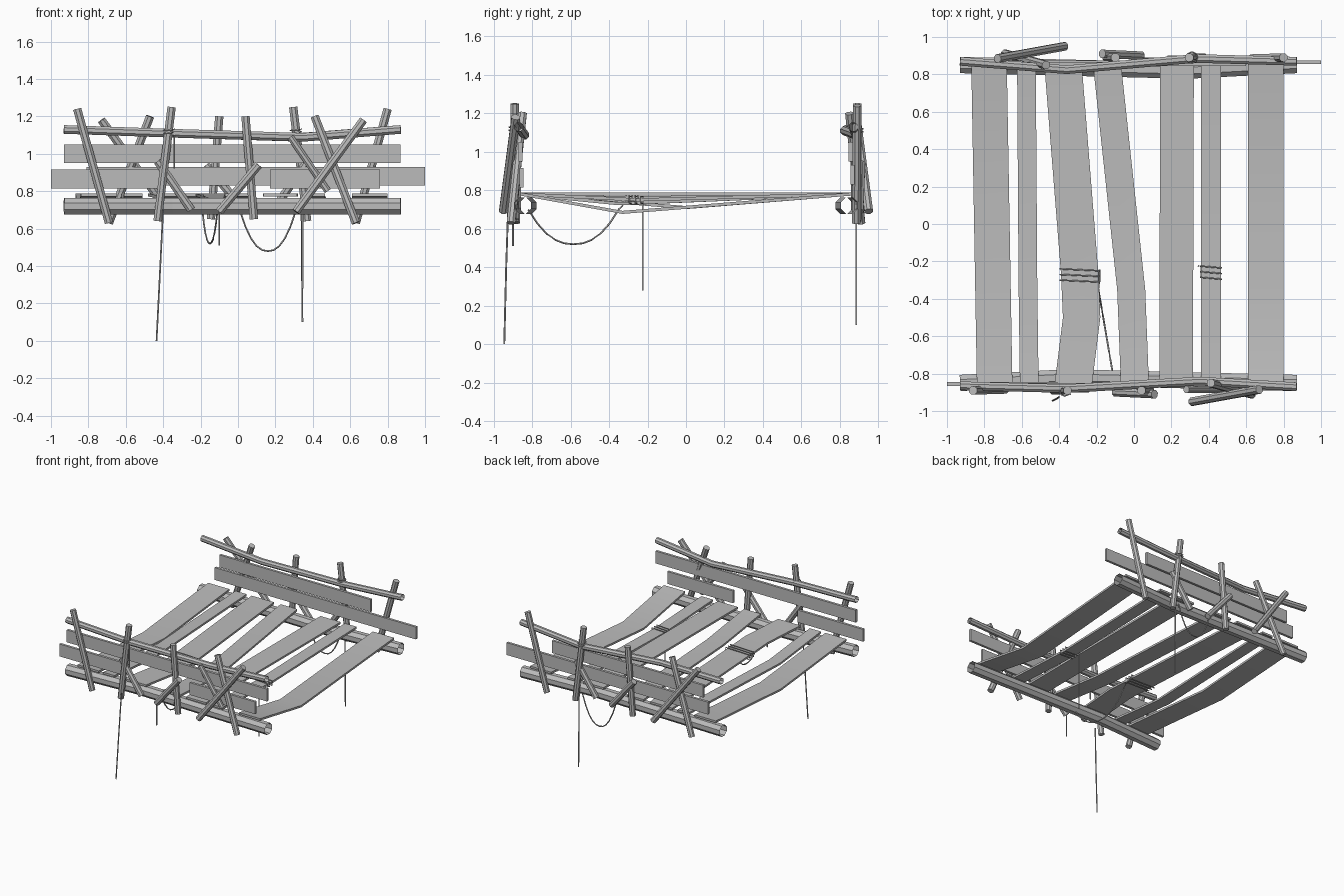
import bpy, bmesh, math
from mathutils import Vector

if "Cube" in bpy.data.objects:
    bpy.data.objects.remove(bpy.data.objects["Cube"])

mat = bpy.data.materials.new("weathered_grey")
mat.use_nodes = True
GREY = (0.5, 0.5, 0.5, 1)
mat.diffuse_color = GREY
mat.node_tree.nodes["Principled BSDF"].inputs["Base Color"].default_value = GREY


def finish(name, bm):
    bmesh.ops.recalc_face_normals(bm, faces=bm.faces)
    me = bpy.data.meshes.new(name)
    bm.to_mesh(me)
    bm.free()
    me.materials.append(mat)
    ob = bpy.data.objects.new(name, me)
    bpy.context.collection.objects.link(ob)
    return ob


def loft(name, rings, capped=True):
    """Skin a list of equal-sized point rings, capping the ends if wanted."""
    bm = bmesh.new()
    vs = [[bm.verts.new(p) for p in r] for r in rings]
    n = len(vs[0])
    for a, b in zip(vs, vs[1:]):
        for i in range(n):
            j = (i + 1) % n
            bm.faces.new((a[i], a[j], b[j], b[i]))
    if capped:
        bm.faces.new(vs[0])
        bm.faces.new(vs[-1])
    return finish(name, bm)


def tube(name, path, radius, sides=8, capped=True):
    pts = [Vector(p) for p in path]
    rings = []
    for i, p in enumerate(pts):
        d = (pts[min(i + 1, len(pts) - 1)] - pts[max(i - 1, 0)]).normalized()
        ref = Vector((0, 1, 0)) if abs(d.y) < 0.8 else Vector((1, 0, 0))
        u = d.cross(ref).normalized()
        v = d.cross(u)
        rings.append([p + radius * (u * math.cos(t) + v * math.sin(t))
                      for t in (2 * math.pi * (k + 0.5) / sides for k in range(sides))])
    return loft(name, rings, capped)


def board(name, x0, x1, y, z, height=0.1, thick=0.02):
    h, t = height / 2, thick / 2
    return loft(name, [[(x, y - t, z - h), (x, y + t, z - h),
                        (x, y + t, z + h), (x, y - t, z + h)] for x in (x0, x1)])


def plank(name, width, path, thick=0.016):
    w, t = width / 2, thick / 2
    ob = loft(name, [[(x - w, y, z - t), (x + w, y, z - t),
                      (x + w, y, z + t), (x - w, y, z + t)] for x, y, z in path])
    bpy.ops.object.select_all(action="DESELECT")
    ob.select_set(True)
    bpy.context.view_layer.objects.active = ob
    bpy.ops.object.shade_smooth_by_angle(angle=math.radians(30))


# Railing timbers, shared by both sides; the logs and handrails are hollow
LOG = [(-0.93, -0.85, 0.72), (-0.35, -0.82, 0.72), (0.87, -0.85, 0.72)]
POSTS = [((-0.86, -0.89, 1.24), (-0.69, -0.885, 0.63)),
         ((-0.355, -0.89, 1.25), (-0.43, -0.89, 0.64)),
         ((0.04, -0.89, 1.2), (0.085, -0.89, 0.65)),
         ((0.41, -0.85, 1.2), (0.63, -0.91, 0.63)),
         ((0.67, -0.885, 1.18), (0.31, -0.95, 0.69)),
         ((0.11, -0.91, 0.94), (-0.1, -0.9, 0.69)),
         ((-0.43, -0.88, 0.96), (-0.25, -0.88, 0.7))]


def rotate(p):
    return (-0.06 - p[0], -p[1], p[2])


def same(p):
    return p


for side, place in (("front", same), ("back", rotate)):
    tube(side + "_base_log", [place(p) for p in LOG], 0.047, capped=False)
    for i, ends in enumerate(POSTS):
        tube(f"{side}_post_{i + 1}", [place(p) for p in ends], 0.024)

# Handrails and one extra brace
tube("front_handrail", [(-0.93, -0.865, 1.13), (-0.36, -0.88, 1.11),
                        (0.35, -0.84, 1.088), (0.87, -0.87, 1.13)], 0.025, capped=False)
tube("back_handrail", [(-0.93, 0.87, 1.13), (-0.36, 0.825, 1.11),
                       (0.33, 0.885, 1.088), (0.87, 0.87, 1.13)], 0.025, capped=False)
tube("front_extra_brace", [(0.28, -0.885, 1.09), (0.48, -0.885, 0.8)], 0.02)

# Rail boards, some broken short
board("front_upper_board", -0.93, 0.87, -0.86, 1.0)
board("front_lower_board_right", -1.0, -0.41, -0.855, 0.865)
board("front_lower_board_left", 0.17, 0.76, -0.855, 0.865)
board("back_upper_board", -0.76, 0.6, 0.855, 1.0)
board("back_lower_board", -0.81, 1.0, 0.865, 0.88)

# Deck planks: width and centre line from back to front
E = 0.86
DECK = [(0.19, [(-0.775, E, 0.78), (-0.76, 0, 0.71), (-0.745, -E, 0.78)]),
        (0.1, [(-0.575, E, 0.78), (-0.567, -0.33, 0.73), (-0.56, -E, 0.78)]),
        (0.2, [(-0.38, E, 0.78), (-0.29, -0.27, 0.76), (-0.28, -0.5, 0.765), (-0.325, -E, 0.78)]),
        (0.15, [(-0.145, E, 0.78), (-0.015, -0.35, 0.73), (0.005, -E, 0.78)]),
        (0.18, [(0.23, E, 0.78), (0.225, -E, 0.78)]),
        (0.105, [(0.412, E, 0.78), (0.412, -0.25, 0.75), (0.412, -E, 0.78)]),
        (0.19, [(0.705, E, 0.78), (0.705, -0.33, 0.685), (0.705, -E, 0.78)])]
for i, (width, path) in enumerate(DECK):
    plank(f"deck_plank_{i + 1}", width, path)


# Rope lashings spiralling around two planks
def lashing(name, x, y, z, half, turns):
    path = []
    for k in range(turns):
        for dx, dz in ((-1, 1), (1, 1), (1, -1), (-1, -1)):
            path.append((x + dx * half, y - 0.03 * k - 0.005 * dx, z + dz * 0.018))
    return tube(name, path, 0.004, 5)


lashing("wide_plank_lashing", -0.29, -0.245, 0.76, 0.108, 3)
lashing("narrow_plank_lashing", 0.412, -0.23, 0.75, 0.058, 3)


# Rope wraps on the posts, and ropes hanging from them
def post_wrap(name, x, y, z):
    path = [(x + 0.03 * math.cos(a), y + 0.03 * math.sin(a), z + 0.002 * k)
            for k, a in ((k, k * math.pi / 4) for k in range(17))]
    return tube(name, path, 0.004, 5)


post_wrap("front_post_wrap", -0.37, -0.89, 1.1)
post_wrap("back_post_wrap", 0.31, 0.89, 1.1)

R = 0.005
tube("front_long_rope", [(-0.4, -0.925, 0.7), (-0.415, -0.935, 0.4), (-0.435, -0.945, 0)], R, 5)
tube("back_long_rope", [(0.34, 0.885, 0.7), (0.345, 0.885, 0.1)], R, 5)
tube("plank_hanging_rope", [(0.345, -0.225, 0.77), (0.345, -0.225, 0.28)], R, 5)
tube("front_short_rope", [(-0.1, -0.9, 0.7), (-0.1, -0.9, 0.51)], R, 5)
tube("handrail_short_rope", [(-0.34, -0.91, 1.1), (-0.34, -0.91, 0.92)], R, 5)


# Slack loops: sagging curve between two ends
def slack(name, a, b, drop):
    a, b = Vector(a), Vector(b)
    pts = []
    for k in range(11):
        t = k / 10
        p = a.lerp(b, t)
        p.z -= drop * (1 - abs(2 * t - 1) ** 2.3)
        pts.append(p)
    return tube(name, pts, R, 5)


slack("back_slack_rope", (0.01, 0.885, 0.7), (0.31, 0.885, 0.7), 0.22)
slack("deck_slack_rope", (-0.19, -0.35, 0.7), (-0.11, -0.82, 0.7), 0.18)
tube("deck_slack_rope_end", [(-0.185, -0.245, 0.76), (-0.185, -0.31, 0.74), (-0.19, -0.35, 0.7)], R, 5)
